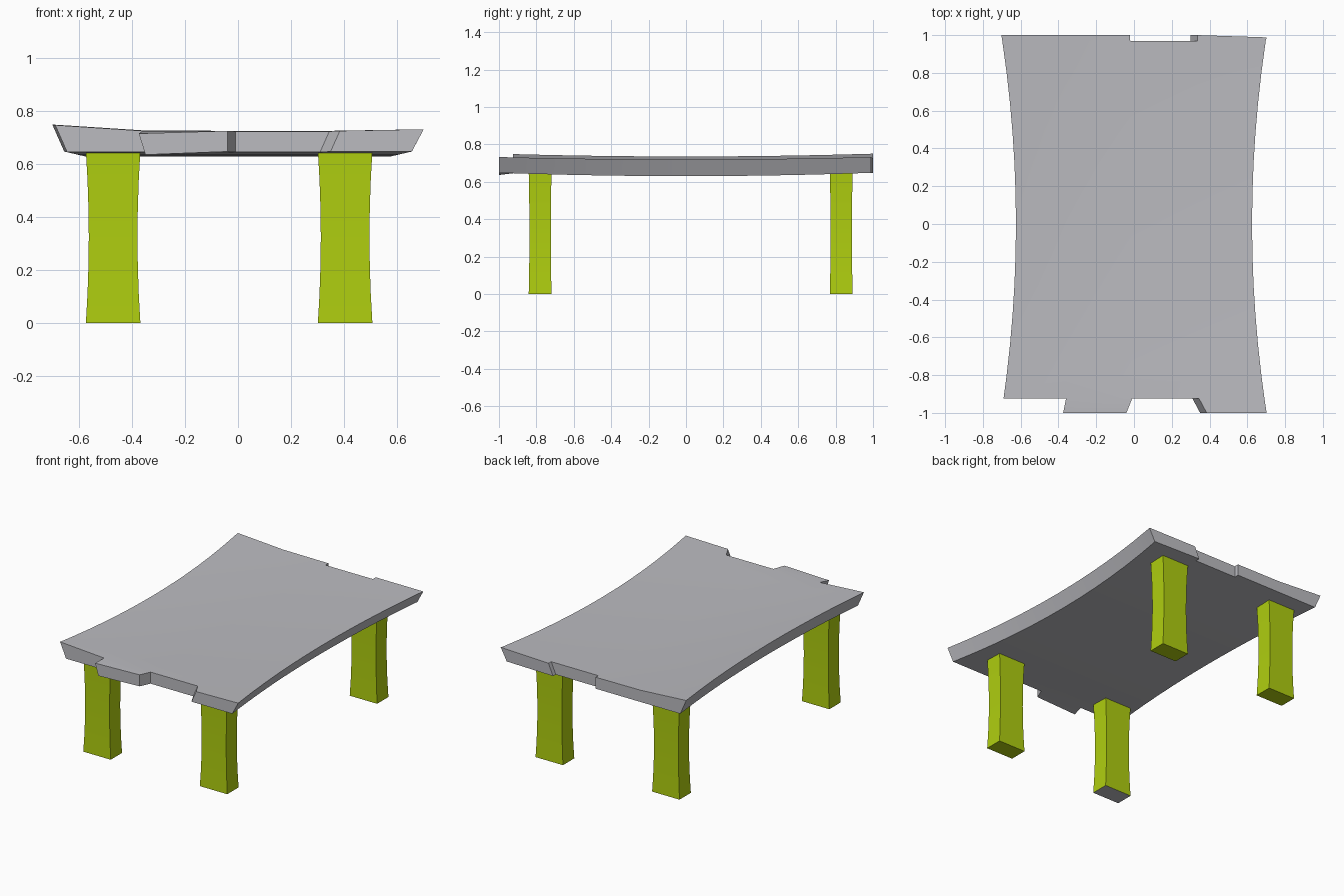
import bpy
import bmesh

cube = bpy.data.objects.get("Cube")
if cube:
    bpy.data.objects.remove(cube, do_unlink=True)


def make_material(name, color):
    mat = bpy.data.materials.new(name)
    mat.use_nodes = True
    mat.diffuse_color = color
    mat.node_tree.nodes["Principled BSDF"].inputs["Base Color"].default_value = color
    return mat


grey = make_material("stone grey", (0.50, 0.50, 0.53, 1))
lime = make_material("lime green", (0.43, 0.62, 0.005, 1))


def make_object(name, bm, materials):
    bmesh.ops.recalc_face_normals(bm, faces=bm.faces)
    mesh = bpy.data.meshes.new(name)
    bm.to_mesh(mesh)
    bm.free()
    for mat in materials:
        mesh.materials.append(mat)
    obj = bpy.data.objects.new(name, mesh)
    bpy.context.collection.objects.link(obj)
    bpy.ops.object.select_all(action='DESELECT')
    obj.select_set(True)
    bpy.context.view_layer.objects.active = obj
    bpy.ops.object.shade_smooth_by_angle(angle=0.4)
    return obj


# Tabletop: four merged planks with uneven ends, flared long sides and a slight sag
FRONT, BACK, NOTCH = -0.925, 0.97, 0.31
rows = [-1, FRONT] + [i * 0.16 for i in range(-5, 6)] + [BACK, 1]
last = len(rows) - 1
# x at front tip, front notch, back tip; inward shift of the underside; top height
seams = [(-0.375, -0.36, -0.36, 0.025, 0.715),
         (-0.04, -0.01, -0.02, 0.0, 0.713),
         (0.385, 0.345, 0.335, -0.035, 0.713)]


def table_point(col, row, top):
    y = rows[row]
    sag = 0.013 * y * y
    if col in (0, 4):
        side = -1 if col == 0 else 1
        x = side * (0.625 + 0.077 * y * y - (0 if top else 0.045))
        z = 0.735 + 0.015 * y * y if col == 0 else 0.719 + sag
        if col == 4 and row == last:
            y -= 0.012
    else:
        tip, notch, back, shift, z = seams[col - 1]
        if row == 0:
            x = tip
        else:
            x = notch + (back - notch) * (y - FRONT) / (1 - FRONT)
        x += 0 if top else shift
        z += sag
    if not top:
        z = 0.63 + 0.018 * y * y
    if col == 1 and row == 0:
        z -= 0.012
    return x, y, z


# Which plank ends are long or short
long_front = (False, True, False, True)
long_back = (True, True, False, True)
cells = {(c, r) for c in range(4) for r in range(last)
         if (r > 0 or long_front[c]) and (r < last - 1 or long_back[c])}

bm = bmesh.new()
points = {}


def vert(col, row, top):
    key = (col, row, top)
    if key not in points:
        points[key] = bm.verts.new(table_point(*key))
    return points[key]


for c, r in sorted(cells):
    corners = [(c, r), (c + 1, r), (c + 1, r + 1), (c, r + 1)]
    for top in (True, False):
        bm.faces.new([vert(*p, top) for p in corners])
    neighbours = [(c, r - 1), (c + 1, r), (c, r + 1), (c - 1, r)]
    for i, cell in enumerate(neighbours):
        if cell not in cells:
            a, b = corners[i], corners[(i + 1) % 4]
            bm.faces.new([vert(*a, False), vert(*b, False),
                          vert(*b, True), vert(*a, True)])
make_object("tabletop", bm, [grey])


# Legs: square posts with a gentle waist
def make_leg(name, cx, cy, foot_material):
    bm = bmesh.new()
    rings = []
    steps = 6
    for i in range(steps + 1):
        t = i / steps
        flare = (2 * t - 1) ** 2
        wx, wy = 0.092 + 0.011 * flare, 0.057 + 0.004 * flare
        rings.append([bm.verts.new((cx + sx * wx, cy + sy * wy, t * 0.65))
                      for sx, sy in ((-1, -1), (1, -1), (1, 1), (-1, 1))])
    for low, high in zip(rings, rings[1:]):
        for k in range(4):
            n = (k + 1) % 4
            bm.faces.new((low[k], low[n], high[n], high[k]))
    foot = bm.faces.new(rings[0])
    foot.material_index = foot_material
    bm.faces.new(rings[-1])
    make_object(name, bm, [lime, grey])


for side, x in (("right", -0.472), ("left", 0.405)):
    for end, y in (("front", -0.78), ("back", 0.83)):
        bare_foot = side == "right" and end == "front"
        make_leg(f"{end}_{side}_leg", x, y, int(bare_foot))
